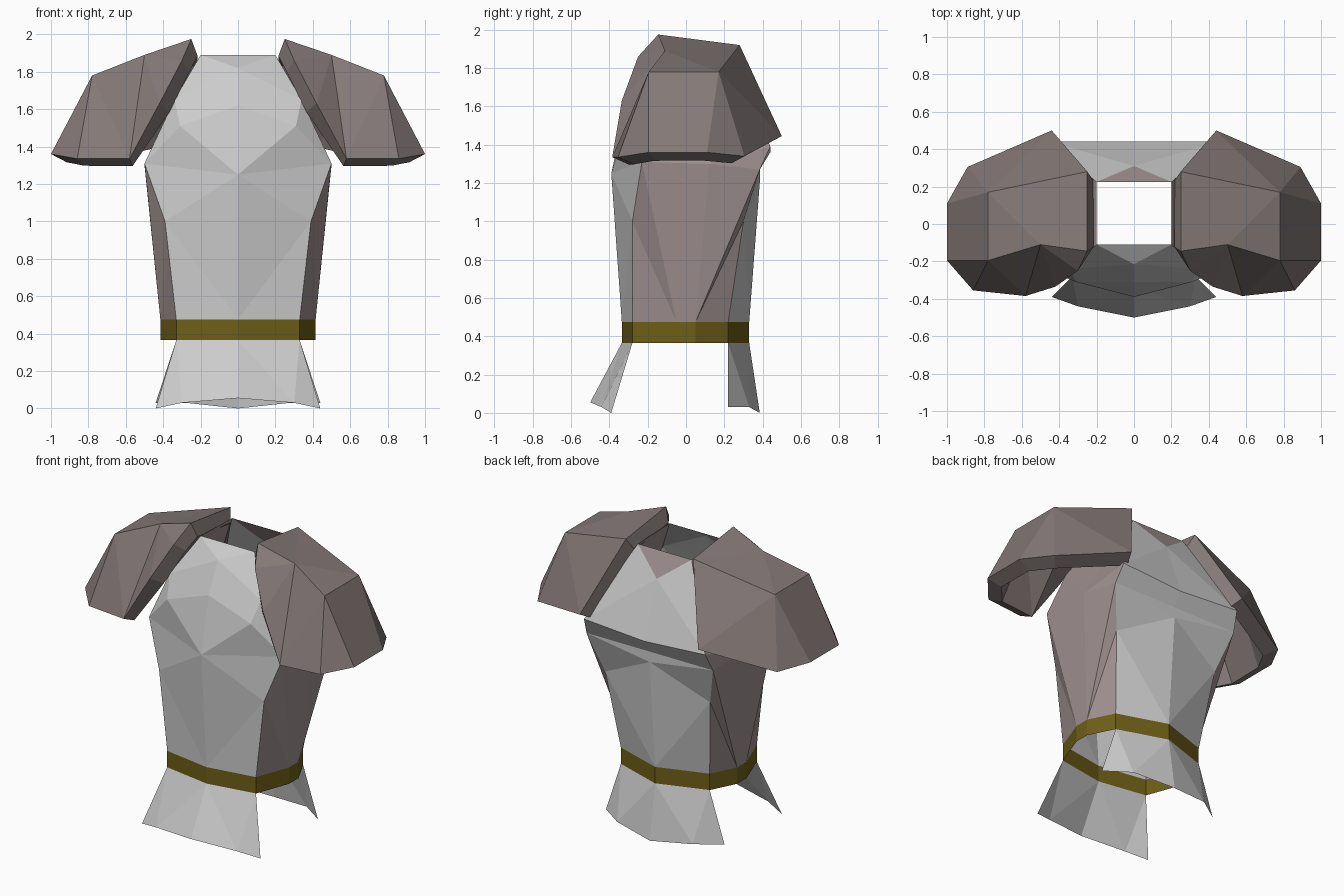
import bpy, bmesh

if "Cube" in bpy.data.objects:
    bpy.data.objects.remove(bpy.data.objects["Cube"])


def material(name, rgb):
    m = bpy.data.materials.new(name)
    m.diffuse_color = (*rgb, 1)
    m.use_nodes = True
    m.node_tree.nodes["Principled BSDF"].inputs["Base Color"].default_value = m.diffuse_color
    return m


cloth = material("cloth", (0.35, 0.28, 0.28))
leather = material("leather", (0.23, 0.19, 0.185))
gold = material("gold", (0.152, 0.112, 0.008))


def half_shell(name, points, faces, mat=None, thickness=0):
    """Right half of a part: each letter in faces is a point; mirrored over x."""
    bm = bmesh.new()
    verts = {k: bm.verts.new(p) for k, p in points.items()}
    for f in faces.split():
        bm.faces.new([verts[k] for k in f])
    bmesh.ops.recalc_face_normals(bm, faces=bm.faces)
    me = bpy.data.meshes.new(name)
    bm.to_mesh(me)
    bm.free()
    ob = bpy.data.objects.new(name, me)
    bpy.context.collection.objects.link(ob)
    if mat:
        me.materials.append(mat)
    if thickness:
        s = ob.modifiers.new("thickness", 'SOLIDIFY')
        s.thickness = thickness
        s.offset = -1
    ob.modifiers.new("mirror", 'MIRROR')
    return ob


# Chest plate
half_shell("chest_plate", {
    'a': (0, -.335, .475), 'b': (.33, -.28, .475), 'c': (.39, -.28, 1.0),
    'd': (.5, -.23, 1.31), 'e': (0, -.39, 1.25), 'f': (.31, -.31, 1.51),
    'g': (.34, -.24, 1.65), 'h': (0, -.31, 1.62), 'i': (0, -.215, 1.82),
    'j': (.2, -.11, 1.89), 'k': (0, -.11, 1.89)},
    "abc ace cde dfe dgf fgh efh hgi gji ijk")

# Back plate with an overhanging ridge
half_shell("back_plate", {
    'a': (0, .33, .475), 'b': (.33, .22, .475), 'c': (.39, .30, 1.0),
    'd': (0, .385, 1.2), 'e': (.47, .385, 1.27), 'f': (0, .385, 1.27),
    'g': (.45, .44, 1.39), 'h': (0, .44, 1.36), 'i': (0, .31, 1.73),
    'j': (.2, .225, 1.88)},
    "bac cad ced efd eghf gih gji")

# Cloth sides, shoulders and back of the neckline
half_shell("undershirt", {
    'A': (.33, -.28, .475), 'B': (.415, -.05, .475), 'C': (.415, .05, .475),
    'D': (.33, .22, .475), 'E': (.39, -.28, 1.0), 'F': (.5, -.23, 1.31),
    'G': (.39, .30, 1.0), 'H': (.47, .385, 1.27), 'M': (.5, .12, 1.3),
    'I': (.34, -.24, 1.65), 'J': (.2, -.11, 1.89), 'K': (.2, .225, 1.88),
    'L': (.45, .44, 1.39)},
    "ABE EBF BMF BCM CHM CGH CDG FMI IMK IKJ MLK MHL", cloth)
half_shell("neck_insert", {
    'a': (.2, .225, 1.88), 'b': (0, .225, 1.88), 'c': (0, .31, 1.73)},
    "abc", cloth)

# Belt band
outline = [(0, -.335), (.33, -.28), (.415, -.05), (.415, .05), (.33, .22), (0, .33)]
ring = {}
for i, (x, y) in enumerate(outline):
    ring["abcdef"[i]] = (x, y, .365)
    ring["ABCDEF"[i]] = (x, y, .475)
half_shell("belt", ring, "abBA bcCB cdDC deED efFE", gold)

# Skirt flaps
half_shell("front_flap", {
    'a': (0, -.335, .365), 'b': (.33, -.28, .365), 'c': (.44, -.39, 0),
    'd': (.3, -.44, .03), 'e': (0, -.5, .055)}, "abd ade bcd")
half_shell("back_flap", {
    'a': (0, .33, .365), 'b': (.33, .22, .365), 'c': (.44, .22, .03),
    'd': (.28, .33, .03), 'e': (0, .385, 0)}, "abd ade bcd")

# Thick faceted shoulder pads
half_shell("shoulder_pads", {
    'A': (.25, -.145, 1.975), 'B': (.25, .28, 1.92), 'C': (.5, -.11, 1.89),
    'D': (.78, -.195, 1.78), 'E': (.78, .17, 1.78), 'F': (1.0, -.195, 1.36),
    'G': (1.0, .11, 1.36), 'H': (.86, -.355, 1.335), 'I': (.58, -.385, 1.335),
    'J': (.30, -.25, 1.86), 'K': (.42, -.335, 1.63), 'L': (.44, .5, 1.445),
    'M': (.89, .305, 1.34)},
    "AJC JKC KIC CID IHD HFD FGED GME MLE LBE BAC BCE CDE", leather, 0.1)
